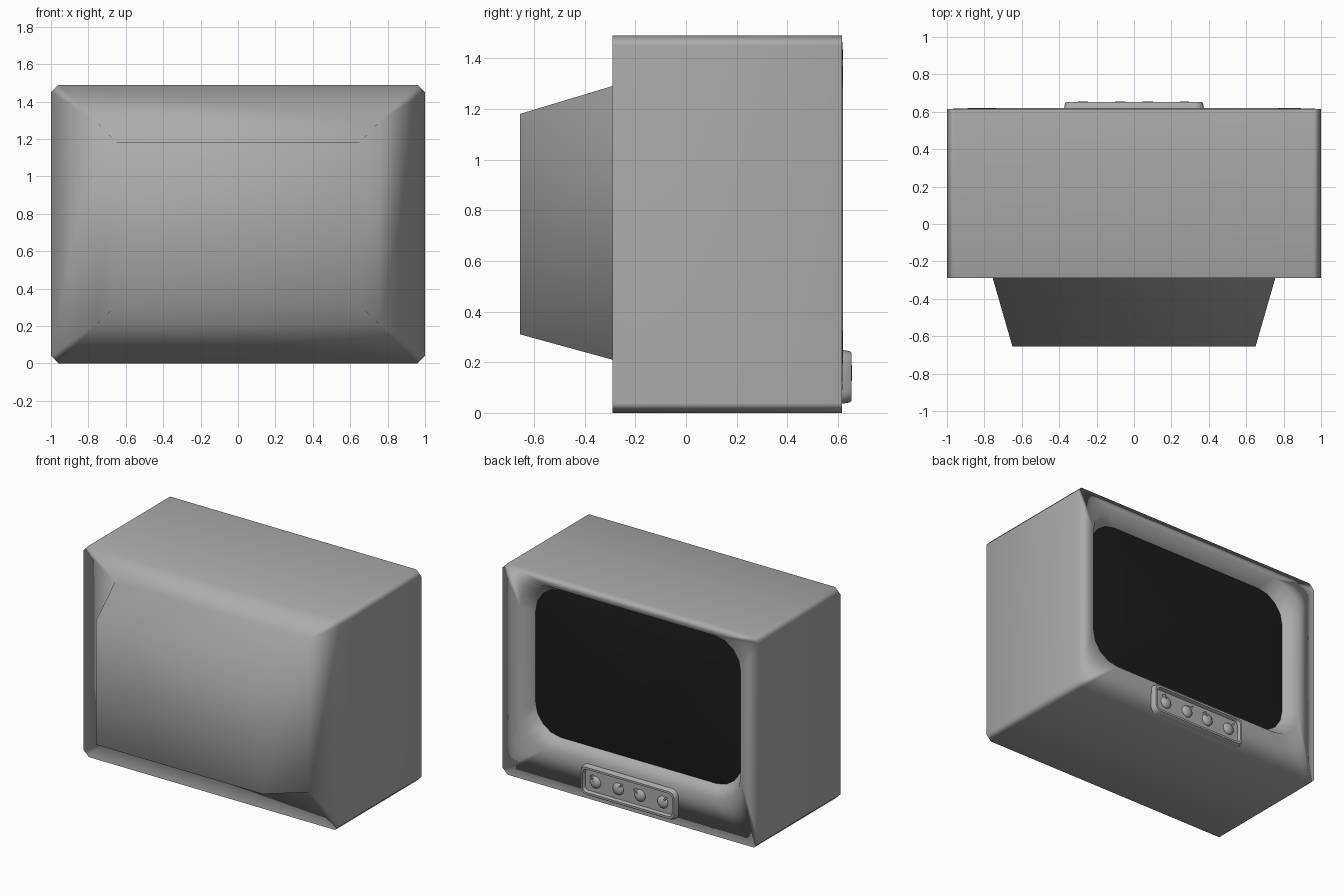
import bpy, bmesh
from math import sin, cos, pi, radians

if "Cube" in bpy.data.objects:
    bpy.data.objects.remove(bpy.data.objects["Cube"])


def material(name, rgb, rough):
    m = bpy.data.materials.new(name)
    m.use_nodes = True
    m.diffuse_color = (*rgb, 1)
    bsdf = m.node_tree.nodes["Principled BSDF"]
    bsdf.inputs["Base Color"].default_value = (*rgb, 1)
    bsdf.inputs["Roughness"].default_value = rough
    return m


GREY = material("casing grey", (0.41, 0.41, 0.41), 0.6)
BLACK = material("screen black", (0.0108, 0.0108, 0.0108), 0.5)


def rounded_rect(y, half_w, z0, z1, r=0.0, seg=0):
    """Four corners, each a list of points: seg 0 is square, 1 is chamfered."""
    mid, half_h = (z0 + z1) / 2, (z1 - z0) / 2
    corners = []
    for i, (sx, sz) in enumerate([(1, 1), (-1, 1), (-1, -1), (1, -1)]):
        cx, cz = sx * (half_w - r), mid + sz * (half_h - r)
        angles = [(i + k / max(seg, 1)) * pi / 2 for k in range(seg + 1)]
        corners.append([(cx + r * cos(a), y, cz + r * sin(a)) for a in angles])
    return corners


def loft(name, rings, mat, cap_first=False, cap_last=False):
    """Skin a stack of rounded rectangles, even with unequal corner counts."""
    bm = bmesh.new()
    loops = [[[bm.verts.new(p) for p in c] for c in ring] for ring in rings]
    for a, b in zip(loops, loops[1:]):
        for i in range(4):
            j = (i + 1) % 4
            bm.faces.new([a[i][-1], a[j][0], b[j][0], b[i][-1]])
            if len(a[i]) == len(b[i]):
                for k in range(len(a[i]) - 1):
                    bm.faces.new([a[i][k], a[i][k + 1], b[i][k + 1], b[i][k]])
            elif len(a[i]) + len(b[i]) > 2:
                bm.faces.new(a[i] + b[i][::-1])
    for wanted, loop in ((cap_first, loops[0]), (cap_last, loops[-1])):
        if wanted:
            bm.faces.new([v for corner in loop for v in corner])
    bmesh.ops.recalc_face_normals(bm, faces=bm.faces)
    for f in bm.faces:
        f.smooth = True
    mesh = bpy.data.meshes.new(name)
    bm.to_mesh(mesh)
    bm.free()
    mesh.materials.append(mat)
    ob = bpy.data.objects.new(name, mesh)
    bpy.context.collection.objects.link(ob)
    return ob


# Casing: tapered rear housing, chamfered box, and the funnel around the screen
HEIGHT, BACK, FACE, CUT = 1.49, -0.29, 0.62, 0.04
RECESS = FACE - 0.095
LOW, HIGH, TAPER = 0.267, 1.415, 0.055
casing = loft("casing", [
    rounded_rect(-0.655, 0.65, 0.31, 1.18),
    rounded_rect(BACK, 0.755, 0.21, 1.29),
    rounded_rect(BACK, 1, 0, HEIGHT, CUT, 1),
    rounded_rect(FACE - 0.005, 1, 0, HEIGHT, CUT, 1),
    rounded_rect(FACE, 0.86, LOW, HIGH, 0.2, 4),
    rounded_rect(RECESS, 0.86 - TAPER, LOW + TAPER, HIGH - TAPER, 0.2, 4),
], GREY, cap_first=True)

# Large faces stay flat while the small ones blend between them
weighted = casing.modifiers.new("weighted_normals", "WEIGHTED_NORMAL")
weighted.mode = "FACE_AREA"

# Screen: a gently domed pane at the bottom of the funnel
MID, HALF_W, HALF_H = (LOW + HIGH) / 2, 0.86 - TAPER, (HIGH - LOW) / 2 - TAPER
loft("screen", [
    rounded_rect(RECESS + 0.04 * (1 - s * s), HALF_W * s,
                 MID - HALF_H * s, MID + HALF_H * s, 0.2 * s, 4)
    for s in (1, 0.85, 0.7, 0.5, 0.3, 0.1)
], BLACK, cap_last=True)

# Control panel: raised rim around a shallow tray
panel = loft("control_panel", [
    rounded_rect(y, 0.375 - d, 0.035 + d, 0.25 - d, r, 4)
    for y, d, r in [(FACE - 0.01, 0, 0.045), (0.645, 0.006, 0.045),
                    (0.653, 0.012, 0.04), (0.653, 0.026, 0.03),
                    (0.632, 0.034, 0.025)]
], GREY, cap_last=True)
bpy.context.view_layer.objects.active = panel
panel.select_set(True)
bpy.ops.object.shade_smooth_by_angle(angle=radians(40))

# Four domed knobs, each with a small pointer
for n, (x, tilt) in enumerate([(-0.262, -40), (-0.085, 40), (0.085, -40), (0.262, 30)], 1):
    bpy.ops.mesh.primitive_uv_sphere_add(segments=16, ring_count=10, radius=0.042,
                                         location=(x, 0.63, 0.14))
    knob = bpy.context.object
    knob.name = f"knob_{n}"
    knob.scale.y = 0.62
    knob.data.materials.append(GREY)
    bpy.ops.object.shade_smooth()

    t = radians(tilt)
    bpy.ops.mesh.primitive_cube_add(
        size=1, location=(x + 0.034 * sin(t), 0.643, 0.14 + 0.034 * cos(t)),
        rotation=(0, t, 0))
    pointer = bpy.context.object
    pointer.name = f"knob_pointer_{n}"
    pointer.scale = (0.01, 0.024, 0.04)
    pointer.data.materials.append(GREY)
